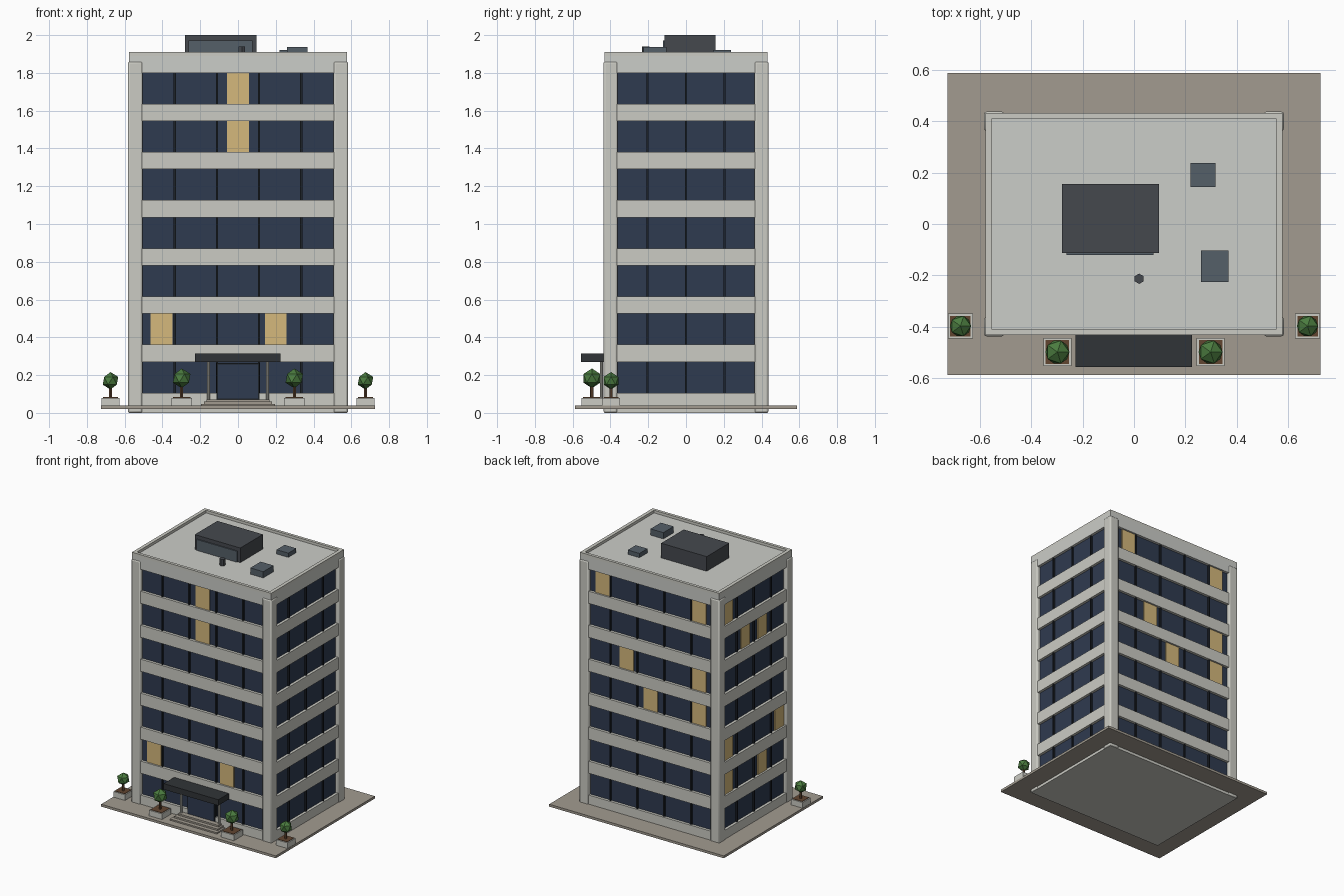
import bpy
import math

if "Cube" in bpy.data.objects:
    bpy.data.objects.remove(bpy.data.objects["Cube"])


def mat(name, r, g, b):
    m = bpy.data.materials.new(name)
    m.diffuse_color = (r, g, b, 1)
    m.use_nodes = True
    m.node_tree.nodes["Principled BSDF"].inputs["Base Color"].default_value = m.diffuse_color
    return m


WALL = mat("concrete", 0.60, 0.60, 0.55)
ROOF = mat("roof_grey", 0.60, 0.61, 0.58)
GLASS = mat("glass", 0.028, 0.043, 0.08)
FRAME = mat("dark_frame", 0.012, 0.016, 0.022)
LIT = mat("lit_window", 0.66, 0.48, 0.20)
PAVE = mat("paving", 0.36, 0.33, 0.28)
STEEL = mat("dark_metal", 0.06, 0.066, 0.076)
UNIT = mat("unit_metal", 0.09, 0.115, 0.14)
CANOPY = mat("canopy_dark", 0.03, 0.034, 0.038)
LEAF = mat("leaf", 0.07, 0.20, 0.05)
BARK = mat("bark", 0.12, 0.06, 0.03)


def box(name, x0, x1, y0, y1, z0, z1, m, bevel=0):
    bpy.ops.mesh.primitive_cube_add(size=1, location=((x0 + x1) / 2, (y0 + y1) / 2, (z0 + z1) / 2))
    o = bpy.context.object
    o.name = name
    o.scale = (x1 - x0, y1 - y0, z1 - z0)
    o.data.materials.append(m)
    bpy.ops.object.transform_apply(location=False, rotation=False, scale=True)
    if bevel:
        b = o.modifiers.new("bevel", 'BEVEL')
        b.width = bevel
        b.segments = 2
        bpy.ops.object.shade_smooth_by_angle(angle=math.radians(60))
    return o


def cyl(name, x, y, z0, z1, r, n, m):
    bpy.ops.mesh.primitive_cylinder_add(vertices=n, radius=r, depth=z1 - z0, location=(x, y, (z0 + z1) / 2))
    o = bpy.context.object
    o.name = name
    o.data.materials.append(m)
    return o


BX, BY = 0.578, 0.432       # wall faces
GX, GY = 0.558, 0.412       # glass faces
PITCH, WH, SILL = 0.255, 0.164, 0.106
FLOORS = 7

# plaza and glazed core
box("plaza", -0.725, 0.725, -0.587, 0.587, 0.02, 0.038, PAVE)
box("glass_core", -GX, GX, -GY, GY, 0.05, 1.85, GLASS)

# base wall and spandrel bands
box("base_wall", -BX, BX, -BY, BY, 0, SILL, WALL)
for i in range(FLOORS - 1):
    z = SILL + WH + i * PITCH
    box(f"spandrel_{i}", -BX, BX, -BY, BY, z, z + PITCH - WH, WALL)
top = SILL + WH + (FLOORS - 1) * PITCH
box("roof_slab", -BX, BX, -BY, BY, top, 1.89, ROOF)

# parapet
for s in (-1, 1):
    box("parapet_long", -BX, BX, min(s * 0.41, s * BY), max(s * 0.41, s * BY), 1.89, 1.91, WALL)
    box("parapet_short", min(s * 0.552, s * BX), max(s * 0.552, s * BX), -0.41, 0.41, 1.89, 1.91, WALL)

# corner pillars
for sx in (-1, 1):
    for sy in (-1, 1):
        xs = sorted((sx * 0.505, sx * 0.583))
        ys = sorted((sy * 0.362, sy * 0.437))
        box("corner_pillar", *xs, *ys, 0.0, 1.86, WALL, 0.01)

# mullions, running behind the bands
for s in (-1, 1):
    for k in range(4):
        x = (k - 1.5) * 0.2233
        y = s * (GY + 0.003)
        box("mullion", x - 0.006, x + 0.006, y - 0.008, y + 0.008, 0.1, 1.81, FRAME)
    for k in range(3):
        y = (k - 1) * 0.204
        x = s * (GX + 0.003)
        box("mullion", x - 0.008, x + 0.008, y - 0.006, y + 0.006, 0.1, 1.81, FRAME)

# lit windows: (floor, position along the face)
FRONT = [(6, 0), (5, 0), (1, -0.405), (1, 0.2)]
BACK = [(6, 0.4), (6, -0.4), (4, 0.2), (4, -0.4), (3, 0), (3, -0.4)]
LEFT = [(6, 0.3), (5, 0.1), (5, -0.1), (2, -0.3), (2, 0.3), (1, -0.1), (1, 0.3)]
for s, panes in ((-1, FRONT), (1, BACK)):
    for f, x in panes:
        z = SILL + f * PITCH
        y = s * (GY + 0.003)
        box("lit_pane", x - 0.058, x + 0.058, y - 0.004, y + 0.004, z, z + WH, LIT)
for f, y in LEFT:
    z = SILL + f * PITCH
    x = -GX - 0.003
    box("lit_pane", x - 0.004, x + 0.004, y - 0.053, y + 0.053, z, z + WH, LIT)

# entrance: door, steps, posts, canopy
box("door_frame", -0.115, 0.115, -0.434, -0.40, 0.07, 0.265, FRAME)
box("door_glass", -0.107, 0.107, -0.438, -0.42, 0.075, 0.257, GLASS)
for k in range(3):
    w = 0.195 - k * 0.014
    box(f"step_{k}", -w, w, -0.53 + k * 0.03, -0.43, 0.036, 0.048 + k * 0.012, PAVE)
for s in (-1, 1):
    cyl("canopy_post", s * 0.157, -0.447, 0.06, 0.275, 0.008, 8, WALL)
box("canopy", -0.228, 0.226, -0.556, -0.43, 0.27, 0.314, CANOPY)

# planters with trees
for s in (-1, 1):
    for x, y, h, r, zc in ((0.675, -0.397, 0.048, 0.046, 0.17), (0.298, -0.498, 0.054, 0.052, 0.183)):
        x *= s
        box("planter", x - h, x + h, y - h, y + h, 0.036, 0.08, WALL)
        g = h - 0.008
        box("soil", x - g, x + g, y - g, y + g, 0.06, 0.083, BARK)
        cyl("trunk", x, y, 0.07, zc - 0.02, 0.009, 6, BARK)
        bpy.ops.mesh.primitive_ico_sphere_add(subdivisions=1, radius=r, location=(x, y, zc))
        o = bpy.context.object
        o.name = "foliage"
        o.data.materials.append(LEAF)

# roof equipment
box("plant_room", -0.28, 0.098, -0.113, 0.155, 1.88, 2.0, STEEL)
box("plant_room_louvre", -0.262, 0.076, -0.121, -0.10, 1.885, 1.972, UNIT)
box("roof_unit_back", 0.22, 0.317, 0.144, 0.238, 1.88, 1.922, UNIT)
box("roof_unit_front", 0.26, 0.367, -0.225, -0.103, 1.88, 1.937, UNIT)
cyl("roof_vent", 0.02, -0.213, 1.88, 1.94, 0.02, 6, STEEL)
